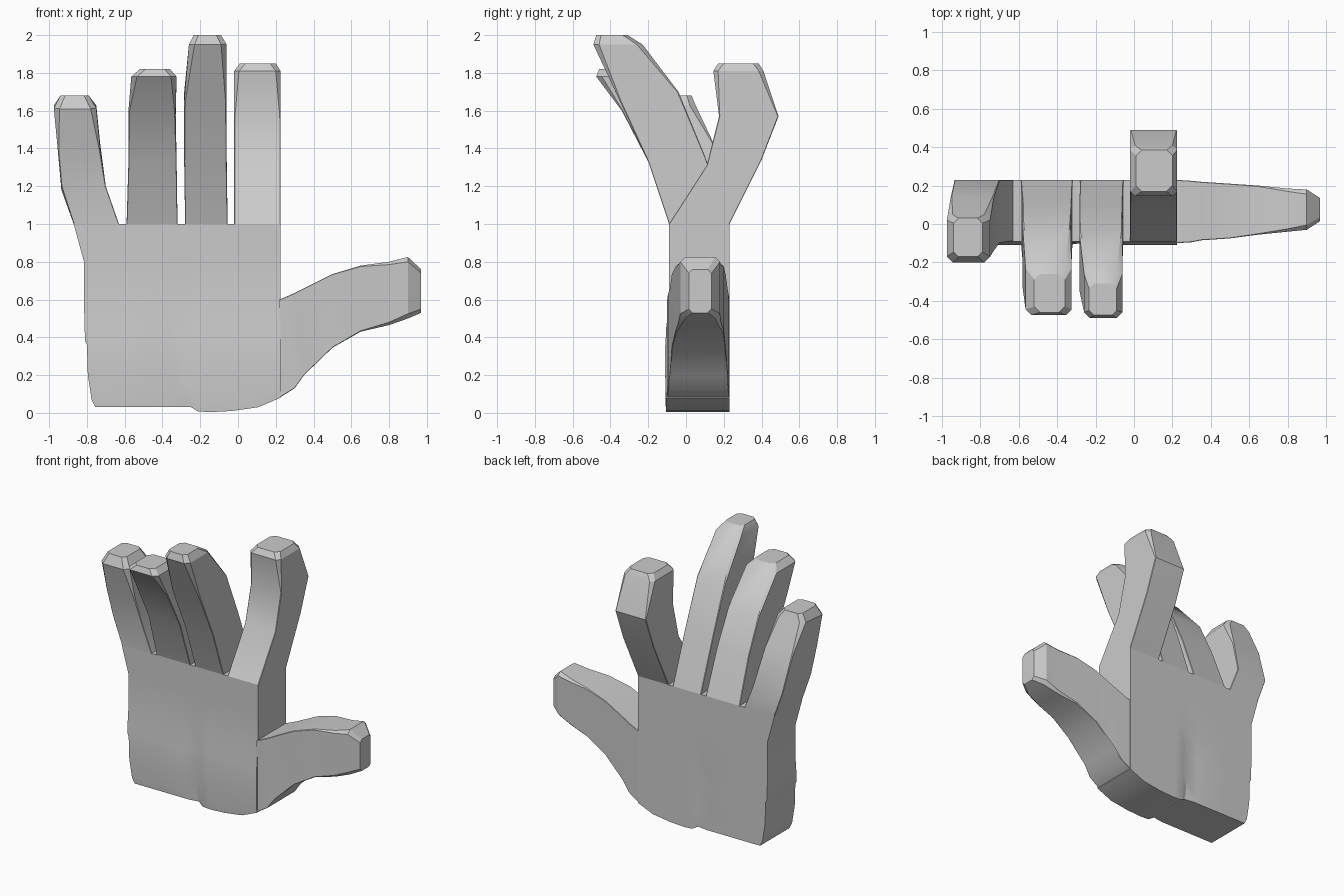
import bpy, bmesh

if "Cube" in bpy.data.objects:
    bpy.data.objects.remove(bpy.data.objects["Cube"])


def finish(name, bm):
    bmesh.ops.recalc_face_normals(bm, faces=bm.faces)
    mesh = bpy.data.meshes.new(name)
    bm.to_mesh(mesh)
    bm.free()
    ob = bpy.data.objects.new(name, mesh)
    bpy.context.collection.objects.link(ob)
    bpy.ops.object.select_all(action='DESELECT')
    ob.select_set(True)
    bpy.context.view_layer.objects.active = ob
    bpy.ops.object.shade_smooth_by_angle(angle=0.45)
    return ob


def loft(name, rings):
    """Skin a list of equal-length point rings; far end capped, near end open."""
    bm = bmesh.new()
    rows = [[bm.verts.new(p) for p in r] for r in rings]
    n = len(rows[0])
    for a, b in zip(rows, rows[1:]):
        for i in range(n):
            j = (i + 1) % n
            bm.faces.new((a[i], a[j], b[j], b[i]))
    bm.faces.new(rows[-1])
    return finish(name, bm)


def finger_ring(x0, x1, yf, zf, yb, zb, c):
    """Box section with chamfered corners, tilted between front and back."""
    def p(x, t):
        return (x, yf + (yb - yf) * t, zf + (zb - zf) * t)
    k = c / (yb - yf)
    return [p(x0 + c, 0), p(x1 - c, 0), p(x1, k), p(x1, 1 - k),
            p(x1 - c, 1), p(x0 + c, 1), p(x0, 1 - k), p(x0, k)]


# Fingers: x0, x1, front y, front z, back y, back z, chamfer
fingers = {
    "index_finger": [
        (-.02, .225, -.09, 1.00, .23, 1.00, .003),
        (-.02, .225, .11, 1.31, .40, 1.34, .003),
        (-.02, .225, .175, 1.57, .49, 1.57, .004),
        (-.02, .225, .145, 1.81, .41, 1.81, .025),
        (.01, .20, .17, 1.85, .385, 1.85, .03)],
    "middle_finger": [
        (-.28, -.055, -.09, 1.00, .23, 1.00, .003),
        (-.285, -.06, -.20, 1.33, .10, 1.36, .003),
        (-.285, -.06, -.35, 1.65, -.04, 1.70, .006),
        (-.26, -.06, -.49, 1.95, -.23, 1.95, .03),
        (-.235, -.09, -.475, 2.00, -.31, 2.00, .025)],
    "ring_finger": [
        (-.59, -.32, -.09, 1.00, .23, 1.00, .003),
        (-.58, -.325, -.20, 1.33, .11, 1.31, .003),
        (-.58, -.33, -.34, 1.60, -.01, 1.56, .006),
        (-.565, -.325, -.475, 1.78, -.20, 1.78, .03),
        (-.52, -.36, -.46, 1.82, -.26, 1.82, .03)],
    "little_finger": [
        (-.87, -.63, -.09, 1.00, .23, 1.00, .003),
        (-.935, -.70, -.10, 1.20, .23, 1.18, .003),
        (-.955, -.73, -.145, 1.40, .145, 1.43, .006),
        (-.975, -.75, -.20, 1.61, .05, 1.63, .03),
        (-.94, -.79, -.17, 1.68, .03, 1.68, .025)],
}
for name, sections in fingers.items():
    loft(name, [finger_ring(*s) for s in sections])

# Thumb: x, low z, high z, front y, back y, chamfer
thumb = [
    (.22, .08, .60, -.10, .23, .003), (.30, .13, .635, -.095, .225, .003),
    (.35, .20, .66, -.085, .22, .003), (.50, .345, .735, -.075, .21, .003),
    (.65, .43, .78, -.055, .20, .005), (.80, .465, .80, -.04, .185, .015),
    (.90, .50, .825, -.03, .18, .025), (.97, .53, .76, .015, .135, .02)]
loft("thumb", [[(x, y0 + c, z0), (x, y1 - c, z0), (x, y1, z0 + c), (x, y1, z1 - c),
                (x, y1 - c, z1), (x, y0 + c, z1), (x, y0, z1 - c), (x, y0, z0 + c)]
               for x, z0, z1, y0, y1, c in thumb])

# Palm: grid of rows (z, left x, front y) and columns (x, bottom z, crease depth)
palm_rows = [(0, -.755, -.105), (.07, -.775, -.108), (.20, -.795, -.11), (.36, -.80, -.11),
             (.38, -.81, -.108), (.45, -.812, -.105), (.57, -.815, -.09),
             (.80, -.815, -.09), (1, -.87, -.09)]
palm_cols = [(-.82, .03, 0), (-.60, .03, 0), (-.36, .03, 0), (-.28, .03, .012),
             (-.24, .008, 0), (-.17, .004, 0), (-.05, 0.01, 0), (.10, .03, 0),
             (.225, .08, 0)]


def palm_point(row, col, back):
    z, left, yf = row
    x, bottom, crease = col
    t = (x + .82) / 1.045
    x = left + (.225 - left) * t
    z = max(z, bottom) if z > 0 else bottom
    if 0 < row[0] <= .07:
        z = bottom + .04
    fade = crease if row[0] < .5 else 0
    y = .23 - fade if back else yf + fade
    return (x, y, z)


bm = bmesh.new()
grids = [[[bm.verts.new(palm_point(r, c, back)) for c in palm_cols]
          for r in palm_rows] for back in (False, True)]
for g in grids:
    for a, b in zip(g, g[1:]):
        for i in range(len(a) - 1):
            bm.faces.new((a[i], a[i + 1], b[i + 1], b[i]))
# Close the rim between the front and back of the palm
front, back = grids
for r in (0, -1):
    for i in range(len(palm_cols) - 1):
        bm.faces.new((front[r][i], front[r][i + 1], back[r][i + 1], back[r][i]))
for c in (0, -1):
    for i in range(len(palm_rows) - 1):
        bm.faces.new((front[i][c], front[i + 1][c], back[i + 1][c], back[i][c]))
finish("palm", bm)
